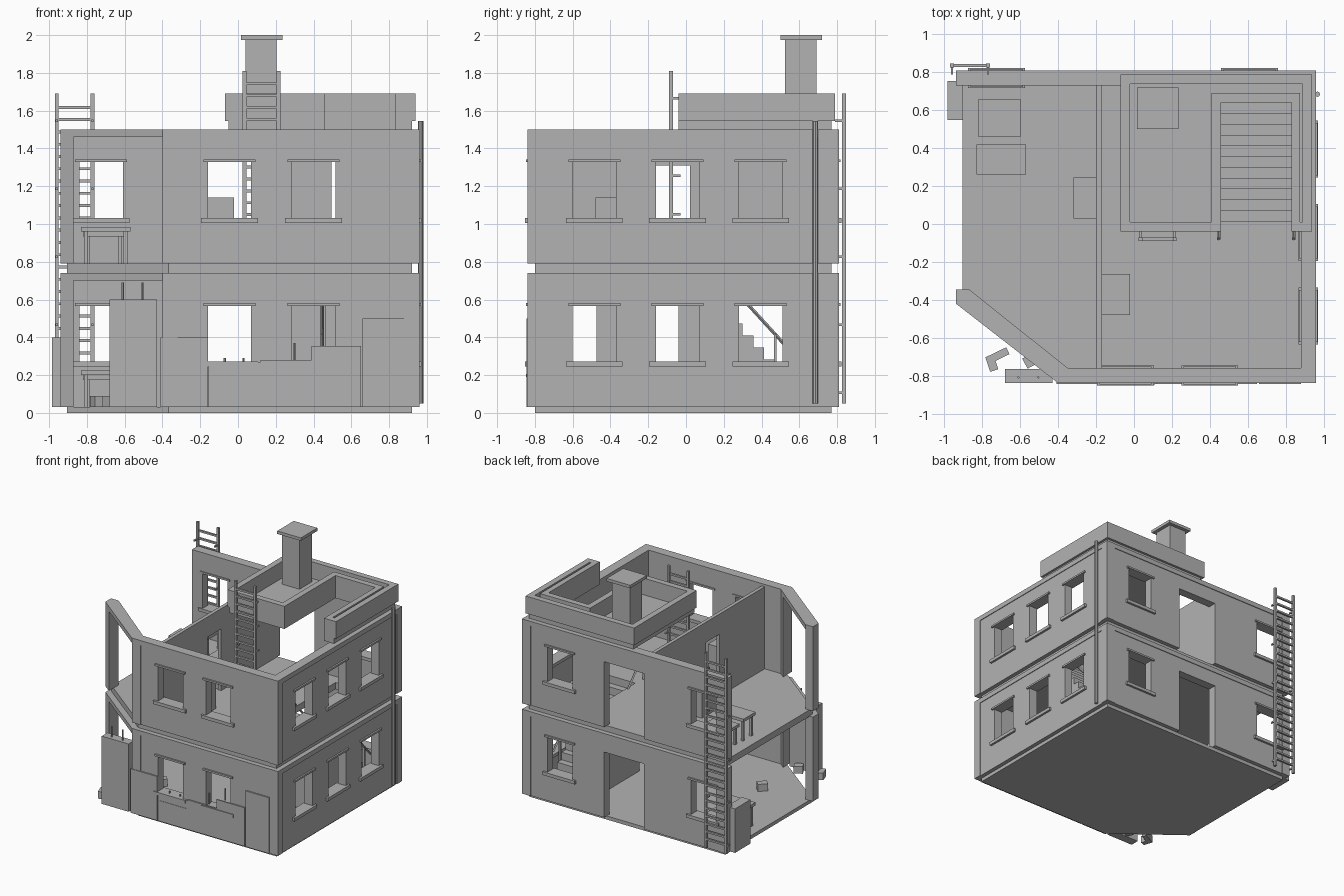
import bpy, bmesh, math
from mathutils import Vector

cube = bpy.data.objects.get("Cube")
if cube:
    bpy.data.objects.remove(cube)

stone = bpy.data.materials.new("grey_stone")
stone.use_nodes = True
stone.diffuse_color = (0.45, 0.45, 0.45, 1)
stone.node_tree.nodes["Principled BSDF"].inputs["Base Color"].default_value = (0.45, 0.45, 0.45, 1)


def finish(name, bm):
    bmesh.ops.recalc_face_normals(bm, faces=bm.faces)
    mesh = bpy.data.meshes.new(name)
    bm.to_mesh(mesh)
    bm.free()
    mesh.materials.append(stone)
    obj = bpy.data.objects.new(name, mesh)
    bpy.context.collection.objects.link(obj)
    return obj


def slab(name, axis, u, v, d, holes=(), cut=None):
    """Block pierced along axis; u, v, d are (low, high), holes are (u0, u1, v0, v1)."""
    us = sorted({*u, *(a for h in holes for a in h[:2])})
    vs = sorted({*v, *(a for h in holes for a in h[2:])})
    place = {"x": lambda a, b: (d[0], a, b),
             "y": lambda a, b: (a, d[0], b),
             "z": lambda a, b: (a, b, d[0])}[axis]
    bm = bmesh.new()
    grid = {}

    def vert(a, b):
        if (a, b) not in grid:
            grid[a, b] = bm.verts.new(place(a, b))
        return grid[a, b]

    for a0, a1 in zip(us, us[1:]):
        for b0, b1 in zip(vs, vs[1:]):
            ca, cb = (a0 + a1) / 2, (b0 + b1) / 2
            if not any(h[0] < ca < h[1] and h[2] < cb < h[3] for h in holes):
                bm.faces.new([vert(a0, b0), vert(a1, b0), vert(a1, b1), vert(a0, b1)])
    if cut:
        geom = bm.verts[:] + bm.edges[:] + bm.faces[:]
        bmesh.ops.bisect_plane(bm, geom=geom, plane_co=cut[0], plane_no=cut[1], clear_outer=True)
    out = bmesh.ops.extrude_face_region(bm, geom=bm.faces[:])
    shift = Vector([d[1] - d[0] if axis == c else 0 for c in "xyz"])
    bmesh.ops.translate(bm, vec=shift, verts=[g for g in out["geom"] if isinstance(g, bmesh.types.BMVert)])
    return finish(name, bm)


def box(name, x, y, z):
    return slab(name, "z", x, y, z)


def prism(name, pts, z0, z1):
    bm = bmesh.new()
    face = bm.faces.new([bm.verts.new((x, y, z0)) for x, y in pts])
    out = bmesh.ops.extrude_face_region(bm, geom=[face])
    bmesh.ops.translate(bm, vec=(0, 0, z1 - z0),
                        verts=[g for g in out["geom"] if isinstance(g, bmesh.types.BMVert)])
    return finish(name, bm)


def rod(name, a, b, r, sides=8):
    a, b = Vector(a), Vector(b)
    bm = bmesh.new()
    bmesh.ops.create_cone(bm, cap_ends=True, segments=sides, radius1=r, radius2=r, depth=(b - a).length)
    obj = finish(name, bm)
    obj.location = (a + b) / 2
    obj.rotation_euler = (b - a).to_track_quat("Z", "Y").to_euler()
    return obj


def ladder(name, x0, x1, y, z0, z1, step, wall_y):
    for x in (x0, x1):
        box(name + "_rail", (x - .01, x + .01), (y - .01, y + .01), (z0, z1))
        for k in range(5):
            z = z0 + .05 + k * (z1 - z0 - .2) / 4
            box(name + "_bracket", (x - .006, x + .006), sorted((y, wall_y)), (z, z + .012))
    z = z0 + step
    while z < z1 - .05:
        box(name + "_rung", (x0, x1), (y - .008, y + .008), (z, z + .015))
        z += step


def table(name, x, y, z, h):
    box(name + "_top", x, y, (z + h - .025, z + h))
    for lx in (x[0] + .015, x[1] - .035):
        for ly in (y[0] + .015, y[1] - .035):
            box(name + "_leg", (lx, lx + .02), (ly, ly + .02), (z, z + h - .025))


def window_trim(axis, c, z, wall):
    for part, w, z0, z1, out in (("sill", .15, -.025, .002, .012), ("lintel", .138, .297, .312, .008)):
        span, depth = (c - w, c + w), (wall[0] - out, wall[1] + out)
        x, y = (depth, span) if axis == "x" else (span, depth)
        box("window_" + part, x, y, (z + z0, z + z1))


# Floors, both cut by the corner chamfer
chamfer = ((-.9, -.39, 0), (-.61, -.79, 0))
box_x, box_y = (-.905, .92), (-.8, .77)
stair_hole = (.46, .83, -.04, .64)
slab("ground_floor", "z", box_x, box_y, (0, .03), cut=chamfer)
slab("upper_floor", "z", box_x, box_y, (.735, .79), [stair_hole], chamfer)

# Two equal storeys
skin = .006
for label, z0 in (("lower", .03), ("upper", .79)):
    z1, zw = z0 + .71, z0 + .24
    zs = (z0, z1)

    def opening(c, w=.115):
        return (c - w, c + w, zw, zw + .297)

    front, right, back = (-.045, .4), (-.485, -.045, .395), (-.725, .61)
    slab(label + "_front_wall", "y", (-.37, .954), zs, (-.84 + skin, -.76), [opening(c) for c in front])
    slab(label + "_side_wall", "x", (-.76, .73), zs, (.88, .96 - skin), [opening(c) for c in right])
    slab(label + "_back_wall", "y", (-.94, .954), zs, (.73, .81 - skin),
         [opening(c) for c in back] + [(-.17, .2, z0, z0 + .55)])
    # Raised border on each facade
    top = z1 - .04
    slab(label + "_front_border", "y", (-.37, .96), zs, (-.84, -.84 + skin), [(-.32, .88, z0, top)])
    slab(label + "_side_border", "x", (-.84, .81), zs, (.96 - skin, .96), [(-.77, .74, z0, top)])
    slab(label + "_back_border", "y", (-.94, .96), zs, (.81 - skin, .81), [(-.87, .88, z0, top)])
    for c in front:
        window_trim("y", c, zw, (-.84, -.76))
    for c in back:
        window_trim("y", c, zw, (.73, .81))
    for c in right:
        window_trim("x", c, zw, (.88, .96))
    # Open diagonal corner: beam on two posts
    prism(label + "_corner_beam", [(-.94, -.345), (-.94, -.42), (-.4, -.84), (-.35, -.84),
                                   (-.35, -.76), (-.87, -.345)], top, z1)
    prism(label + "_corner_post", [(-.94, -.345), (-.94, -.42), (-.87, -.474), (-.87, -.345)], z0, top)
    prism(label + "_front_post", [(-.4, -.84), (-.35, -.84), (-.35, -.76), (-.4, -.72)], z0, top)

# Upper partition with a doorway
slab("partition", "x", (-.76, .73), (.79, 1.48), (-.2, -.17), [(-.16, .02, .79, 1.31)])

# Roof, parapet and chimney
slab("roof", "z", (-.05, .92), (-.025, .77), (1.5, 1.55), [(.46, .83, -.04, .64)])
slab("parapet", "z", (-.07, .94), (-.04, .79), (1.545, 1.69),
     [stair_hole, (-.02, .41, .01, .74), (.41, .89, .69, .74), (.875, .89, .01, .74)])
box("chimney", (.04, .205), (.525, .69), (1.545, 1.975))
box("chimney_cap", (.015, .235), (.5, .72), (1.975, 2))

# Staircase with handrails
steps = 12
run, rise = .68 / steps, .76 / steps
for i in range(steps):
    y = .64 - i * run
    box("stair_step", (.46, .83), (y - run, y), (.03, .03 + (i + 1) * rise))
for x in (.447, .843):
    rod("handrail", (x, .56, .32), (x, -.08, 1.02), .009, 4)
    box("handrail_post", (x - .008, x + .008), (.465, .48), (.03, .42))
    box("handrail_post", (x - .008, x + .008), (-.085, -.07), (.79, 1.02))

# Ladders and drainpipe
ladder("outer_ladder", -.96, -.77, .837, .05, 1.69, .065, .79)
ladder("inner_ladder", .035, .215, -.08, .79, 1.81, .063, -.03)
rod("drainpipe", (.968, .685, .05), (.968, .685, 1.545), .014)

# Boards fixed to the lower front
for x0, x1, top in ((-.41, -.16, .4), (-.155, .12, .27), (.12, .4, .28), (.39, .65, .355), (.66, .88, .5)):
    box("front_board", (x0, x1), (-.845, -.834), (.03, top))
box("board_rail", (-.145, .11), (-.848, -.84), (.19, .205))
box("tall_board", (-.68, -.43), (-.84, -.765), (.03, .6))
for x, z, h in ((-.61, .6, .09), (-.505, .6, .09), (.3, .28, .09), (.45, .35, .1), (-.07, .26, .03), (.03, .26, .03)):
    rod("spike", (x, -.81, z), (x, -.81, z + h), .006, 5)

# Furniture
for z in (.03, .79):
    table("table", (-.83, -.57), (.26, .42), z, .195)
    table("side_table", (-.82, -.6), (.46, .66), z, .17)
box("cabinet", (-.17, -.02), (-.48, -.265), (.79, 1.14))
box("low_cabinet", (-.32, -.2), (.03, .245), (.79, 1.03))
box("outer_cabinet", (-.985, -.905), (.55, .755), (.03, .4))

# Loose rubble
for x, y, turn, size in ((-.72, -.695, .45, (.12, .04, .06)), (-.75, -.735, 1.9, (.08, .045, .06)),
                         (-.545, -.72, .5, (.07, .06, .06)), (-.5, -.3, .8, (.08, .06, .06))):
    obj = box("rubble", *[(-s / 2, s / 2) for s in size])
    obj.location = (x, y, .06)
    obj.rotation_euler.z = turn
